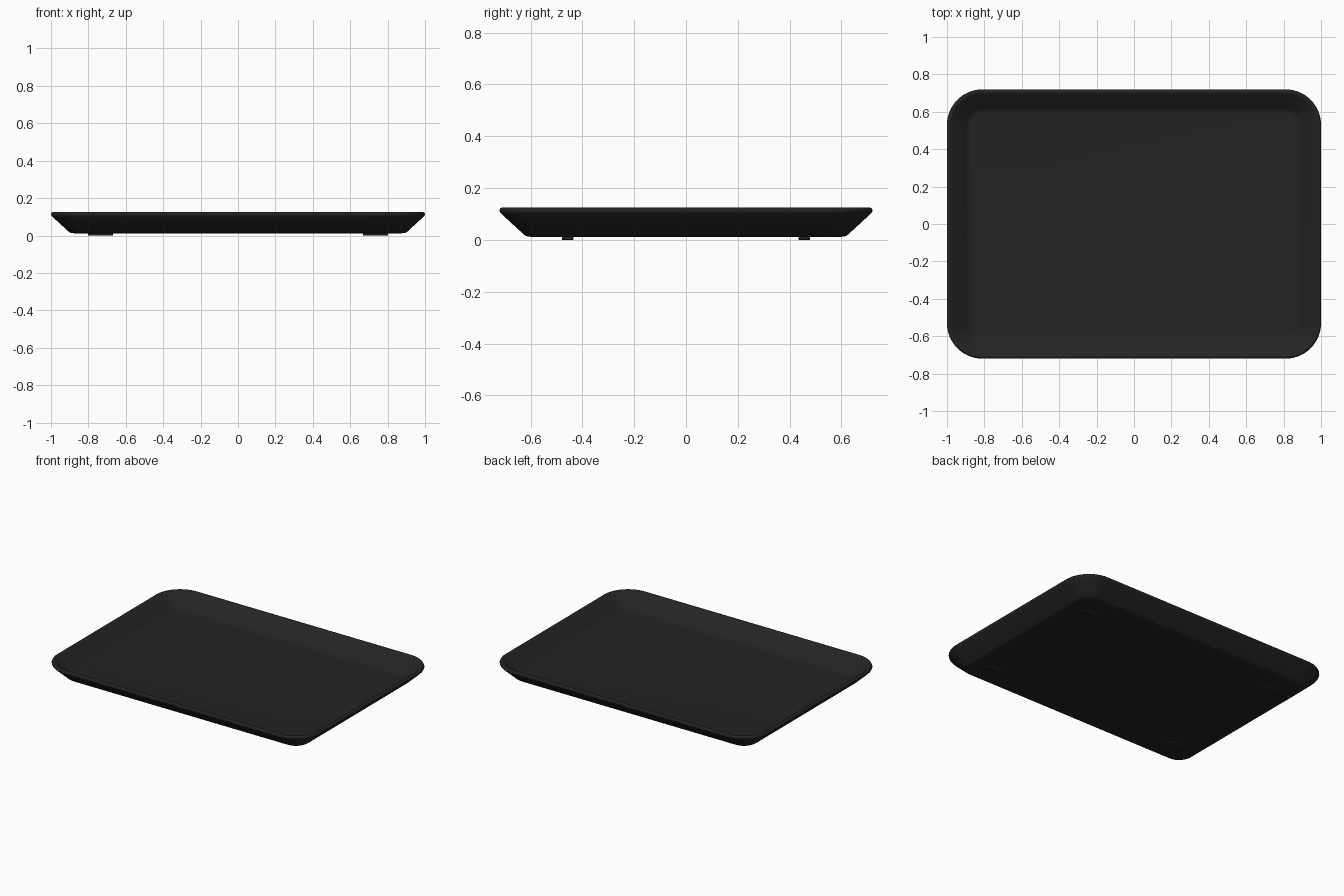
import bpy, bmesh, math

if "Cube" in bpy.data.objects:
    bpy.data.objects.remove(bpy.data.objects["Cube"])

HX, HY, R = 1.0, 0.72, 0.19      # half sizes and corner radius at the rim
SEG = 14                         # segments per corner

black = bpy.data.materials.new("matte black")
black.diffuse_color = (0.017, 0.017, 0.017, 1)
black.use_nodes = True
black.node_tree.nodes["Principled BSDF"].inputs["Base Color"].default_value = black.diffuse_color


def rounded_loop(bm, inset, z):
    """Ring of verts: rounded rectangle inset from the rim outline."""
    r = R - inset
    ring = []
    for i, (sx, sy) in enumerate([(1, 1), (-1, 1), (-1, -1), (1, -1)]):
        for k in range(SEG + 1):
            a = math.pi / 2 * (i + k / SEG)
            ring.append(bm.verts.new((sx * (HX - R) + r * math.cos(a),
                                      sy * (HY - R) + r * math.sin(a), z)))
    return ring


def finish(name, bm, angle):
    bmesh.ops.recalc_face_normals(bm, faces=bm.faces)
    me = bpy.data.meshes.new(name)
    bm.to_mesh(me)
    bm.free()
    ob = bpy.data.objects.new(name, me)
    bpy.context.collection.objects.link(ob)
    me.materials.append(black)
    bpy.ops.object.select_all(action='DESELECT')
    ob.select_set(True)
    bpy.context.view_layer.objects.active = ob
    bpy.ops.object.shade_smooth_by_angle(angle=math.radians(angle))
    return ob


# Tray shell: section from underside, up the sloped wall, over the lip, to the floor
section = [(0.125, 0.012), (0.112, 0.0125), (0.103, 0.015), (0.094, 0.021),
           (0.007, 0.101), (0.002, 0.107), (0.0, 0.113), (0.002, 0.120),
           (0.008, 0.125), (0.016, 0.125), (0.024, 0.121),
           (0.103, 0.043), (0.112, 0.037), (0.123, 0.033), (0.136, 0.032)]
bm = bmesh.new()
rings = [rounded_loop(bm, i, z) for i, z in section]
n = len(rings[0])
for a, b in zip(rings, rings[1:]):
    for j in range(n):
        k = (j + 1) % n
        bm.faces.new((a[j], a[k], b[k], b[j]))
bm.faces.new(rings[0][::-1])     # underside
bm.faces.new(rings[-1])          # floor
finish("tray", bm, 40)

# Four small rubber feet
for sx, side in ((-1, "left"), (1, "right")):
    for sy, end in ((-1, "front"), (1, "back")):
        bm = bmesh.new()
        bmesh.ops.create_cube(bm, size=1)
        for v in bm.verts:
            v.co = (v.co.x * 0.135 + sx * 0.735,
                    v.co.y * 0.045 + sy * 0.457,
                    v.co.z * 0.016 + 0.008)
        bottom = [e for e in bm.edges if all(v.co.z < 0.004 for v in e.verts)]
        bmesh.ops.bevel(bm, geom=bottom, offset=0.003, segments=2,
                        profile=0.5, affect='EDGES')
        finish(f"foot_{end}_{side}", bm, 50)
